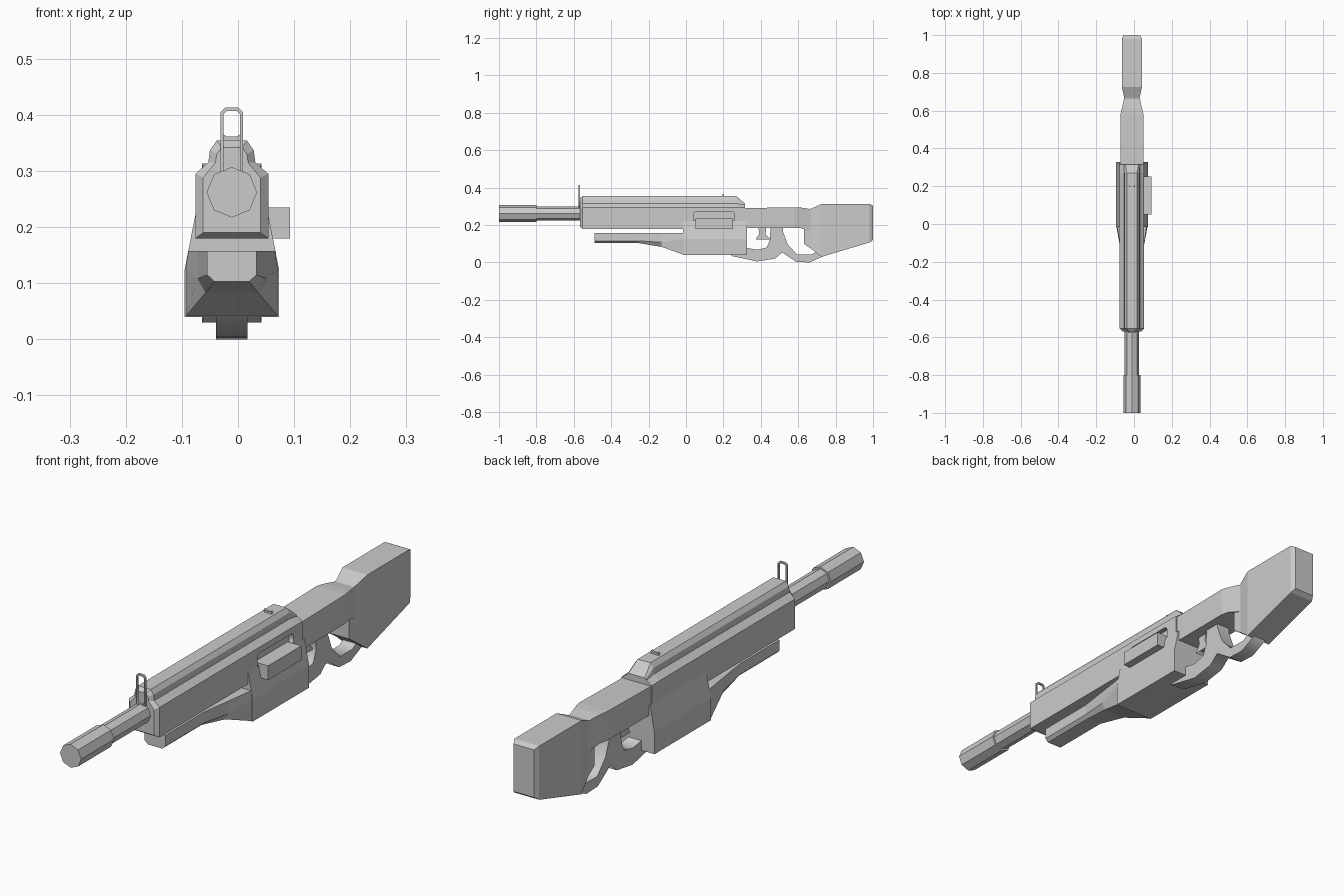
import bpy, bmesh, math

if "Cube" in bpy.data.objects:
    bpy.data.objects.remove(bpy.data.objects["Cube"])

CX = -0.011  # centre line of the model


def finish(bm, name):
    bmesh.ops.recalc_face_normals(bm, faces=bm.faces)
    me = bpy.data.meshes.new(name)
    bm.to_mesh(me)
    bm.free()
    ob = bpy.data.objects.new(name, me)
    bpy.context.collection.objects.link(ob)
    return ob


def loft(name, sections):
    """Sections: (y, [(half_x, z), ...] bottom to top), mirrored about the centre line."""
    bm = bmesh.new()
    rings = []
    for y, half in sections:
        pts = [(CX + x, z) for x, z in half] + [(CX - x, z) for x, z in reversed(half)]
        rings.append([bm.verts.new((x, y, z)) for x, z in pts])
    n = len(rings[0])
    for a, b in zip(rings, rings[1:]):
        for i in range(n):
            j = (i + 1) % n
            bm.faces.new((a[i], a[j], b[j], b[i]))
    bm.faces.new(rings[0])
    bm.faces.new(rings[-1])
    return finish(bm, name)


def plate(name, loops, half, rot, loc):
    """Flat outline with holes, thickened by half on each side."""
    cu = bpy.data.curves.new(name, 'CURVE')
    cu.dimensions = '2D'
    cu.fill_mode = 'BOTH'
    cu.extrude = half
    for pts in loops:
        sp = cu.splines.new('POLY')
        sp.points.add(len(pts) - 1)
        for p, (u, v) in zip(sp.points, pts):
            p.co = (u, v, 0, 1)
        sp.use_cyclic_u = True
    ob = bpy.data.objects.new(name, cu)
    ob.rotation_euler, ob.location = rot, loc
    bpy.context.collection.objects.link(ob)
    bpy.ops.object.select_all(action='DESELECT')
    ob.select_set(True)
    bpy.context.view_layer.objects.active = ob
    bpy.ops.object.convert(target='MESH')
    return bpy.context.object


SIDE = (math.pi / 2, 0, math.pi / 2)   # outline in y, z
FRONT = (math.pi / 2, 0, 0)            # outline in x, z


def box(name, x, y, z):
    bm = bmesh.new()
    bmesh.ops.create_cube(bm, size=1)
    for v in bm.verts:
        v.co = [(r[0] + r[1]) / 2 + c * (r[1] - r[0]) for r, c in zip((x, y, z), v.co)]
    return finish(bm, name)


def rect(w, lo, hi):
    return [(w, lo), (w, hi)]


# Octagonal barrel and muzzle
def octagon(r):
    return [(r * math.sin(a), 0.262 - r * math.cos(a))
            for a in (math.pi * i / 4 for i in range(1, 4))]


def tube(name, r, y0, y1):
    bm = bmesh.new()
    bmesh.ops.create_cone(bm, cap_ends=True, segments=8, radius1=r, radius2=r, depth=y1 - y0)
    for v in bm.verts:
        x, y, z = v.co
        v.co = (CX + x, (y0 + y1) / 2 + z, 0.262 + y)
    return finish(bm, name)


tube("muzzle", 0.045, -1.0, -0.80)
tube("barrel", 0.038, -0.80, -0.54)

# Upper receiver with chamfered front and sloped rear top
full = [(.065, .18), (.065, .295), (.042, .315), (.039, .337), (.027, .354)]
front = [(.051, .19), (.051, .288), (.029, .315), (.027, .33), (.018, .342)]
rear = [(.065, .18), (.065, .293), (.042, .308), (.039, .312), (.035, .315)]
receiver = loft("receiver", [(-.568, front), (-.553, full), (.27, full), (.315, rear)])

# Side port cut into the receiver, with the handle block below it
cutter = plate("port_cutter", [[(.04, .225), (.04, .262), (.05, .272), (.25, .272), (.26, .262), (.26, .225)]],
               .03, SIDE, (.065, 0, 0))
mod = receiver.modifiers.new("port", 'BOOLEAN')
mod.operation, mod.object, mod.solver = 'DIFFERENCE', cutter, 'EXACT'
bpy.context.view_layer.objects.active = receiver
bpy.ops.object.modifier_apply(modifier=mod.name)
bpy.data.objects.remove(cutter)
box("side_handle", (.03, .093), (.05, .252), (.18, .235))

# Lower body and forearm
body = [(.084, .04), (.084, .125), (.065, .222)]
loft("lower_body", [(-.015, body), (.327, body)])
grip = [(.031, .103), (.044, .115), (.044, .157)]
loft("forearm", [(-.488, grip), (-.25, grip),
                 (-.13, [(.047, .083), (.061, .108), (.061, .157)]),
                 (-.01, [(.083, .04), (.083, .125), (.078, .157)])])

# Neck and stock
loft("neck", [(.30, rect(.061, .183, .29)), (.58, rect(.061, .183, .295)),
              (.615, rect(.053, .183, .293)), (.67, rect(.04, .165, .285))])
loft("stock", [(.63, rect(.041, .10, .278)), (.67, rect(.041, .072, .288)),
               (.725, rect(.053, .03, .313)), (.982, rect(.053, .107, .313)),
               (1.0, rect(.043, .12, .303))])

# Trigger guard and thumbhole grip
outer = [(.22, .05), (.25, .033), (.38, .005), (.475, .02), (.515, .053), (.59, .003), (.66, 0),
         (.735, .033), (.735, .10), (.66, .20), (.30, .20), (.22, .10)]
trigger_hole = [(.31, .185), (.31, .08), (.38, .068), (.432, .08), (.448, .12), (.452, .185)]
thumb_hole = [(.518, .185), (.518, .165), (.545, .095), (.595, .042), (.67, .042),
              (.705, .062), (.645, .10), (.645, .185)]
plate("grip_guard", [outer, trigger_hole, thumb_hole], .028, SIDE, (CX, 0, 0))
plate("trigger", [[(.385, .19), (.392, .155), (.372, .122), (.455, .122), (.425, .15), (.43, .19)]],
      .014, SIDE, (CX, 0, 0))


# Front hoop sight and rear notch sight
def hoop(w, top, low, c):
    return [(-w, low), (-w, top - c), (-w + c, top), (w - c, top), (w, top - c), (w, low)]


plate("front_sight", [hoop(.02, .413, .295, .008), hoop(.015, .407, .30, .006)],
      .004, FRONT, (CX, -.572, 0))
plate("rear_sight", [[(-.016, .345), (-.016, .366), (-.008, .361), (.008, .361), (.016, .366), (.016, .345)]],
      .004, FRONT, (CX, .2, 0))
